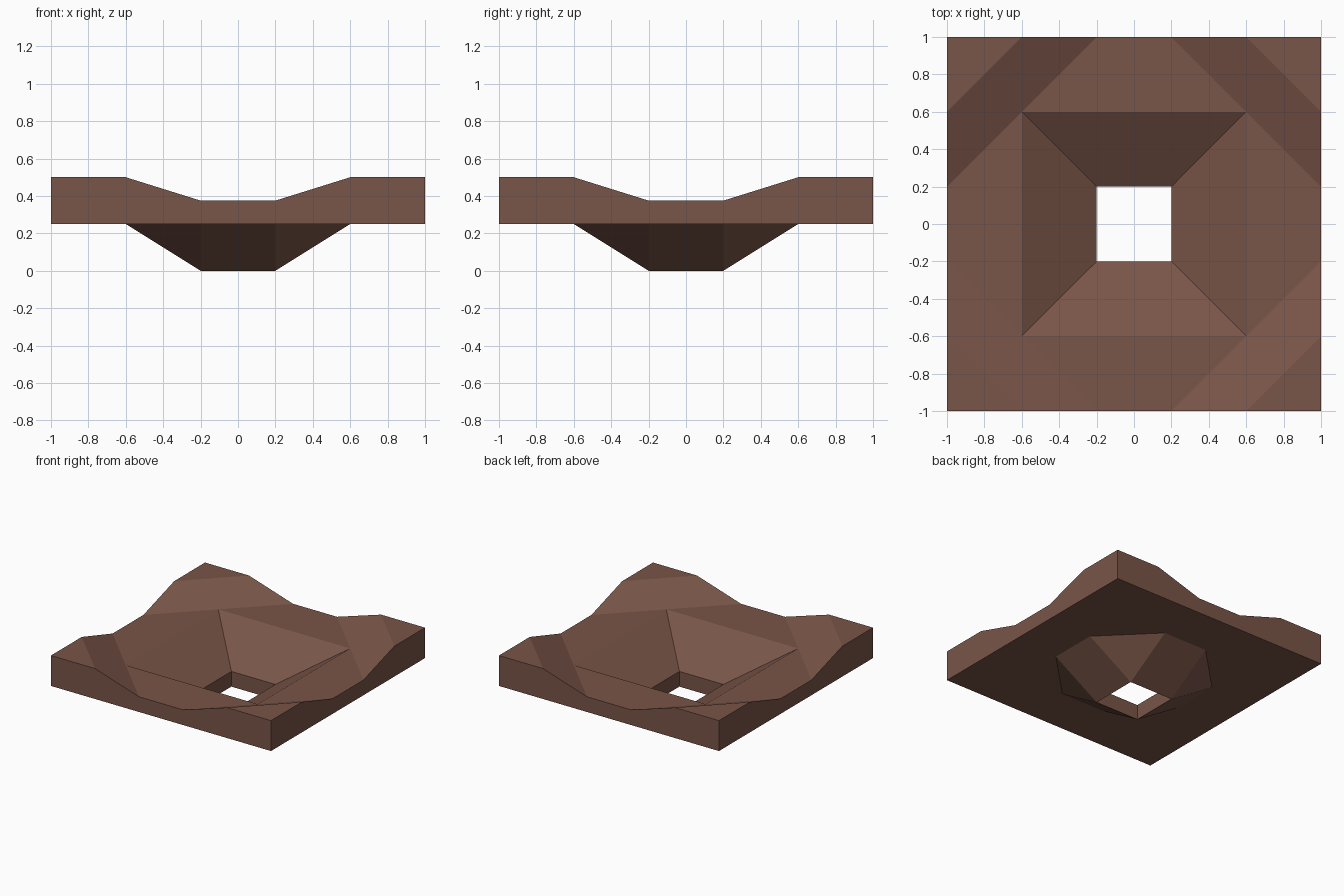
import bpy, bmesh
from mathutils import Matrix, Vector

if "Cube" in bpy.data.objects:
    bpy.data.objects.remove(bpy.data.objects["Cube"])

# One brown colour for the whole funnel
brown = bpy.data.materials.new("brown")
brown.diffuse_color = (0.191, 0.091, 0.065, 1)
brown.use_nodes = True
brown.node_tree.nodes["Principled BSDF"].inputs["Base Color"].default_value = brown.diffuse_color

# Levels: raised corners, lowered deck, slab underside, pit rim, base
HIGH, DECK, SLAB, RIM, BASE = 0.5, 0.375, 0.25, 0.125, 0.0

# Faces of one quarter; four turns about z complete the part
quarter = [
    # raised flat corner
    [(1, 1, HIGH), (.6, 1, HIGH), (1, .6, HIGH)],
    # slope from corner to deck
    [(.6, 1, HIGH), (.2, 1, DECK), (.6, .6, DECK), (1, .2, DECK), (1, .6, HIGH)],
    # flat deck along the side
    [(.2, 1, DECK), (-.2, 1, DECK), (-.6, .6, DECK), (.6, .6, DECK)],
    # inner pit slope
    [(.6, .6, DECK), (-.6, .6, DECK), (-.2, .2, RIM), (.2, .2, RIM)],
    # hole wall
    [(.2, .2, RIM), (-.2, .2, RIM), (-.2, .2, BASE), (.2, .2, BASE)],
    # funnel underside: side and corner facets
    [(.2, .6, SLAB), (-.2, .6, SLAB), (-.2, .2, BASE), (.2, .2, BASE)],
    [(.2, .6, SLAB), (.6, .2, SLAB), (.2, .2, BASE)],
    # flat slab underside
    [(.2, .6, SLAB), (-.2, .6, SLAB), (-1, 1, SLAB), (1, 1, SLAB)],
    [(.2, .6, SLAB), (.6, .2, SLAB), (1, 1, SLAB)],
    # outer wall
    [(-1, 1, SLAB), (1, 1, SLAB), (1, 1, HIGH), (.6, 1, HIGH),
     (.2, 1, DECK), (-.2, 1, DECK), (-.6, 1, HIGH), (-1, 1, HIGH)],
]

bm = bmesh.new()
for turn in range(4):
    rot = Matrix.Rotation(turn * 1.5707963268, 3, 'Z')
    for face in quarter:
        bm.faces.new([bm.verts.new(rot @ Vector(p)) for p in face])
bmesh.ops.remove_doubles(bm, verts=bm.verts, dist=1e-4)
bmesh.ops.recalc_face_normals(bm, faces=bm.faces)

mesh = bpy.data.meshes.new("funnel_slab")
bm.to_mesh(mesh)
bm.free()
mesh.materials.append(brown)
bpy.context.collection.objects.link(bpy.data.objects.new("funnel_slab", mesh))
